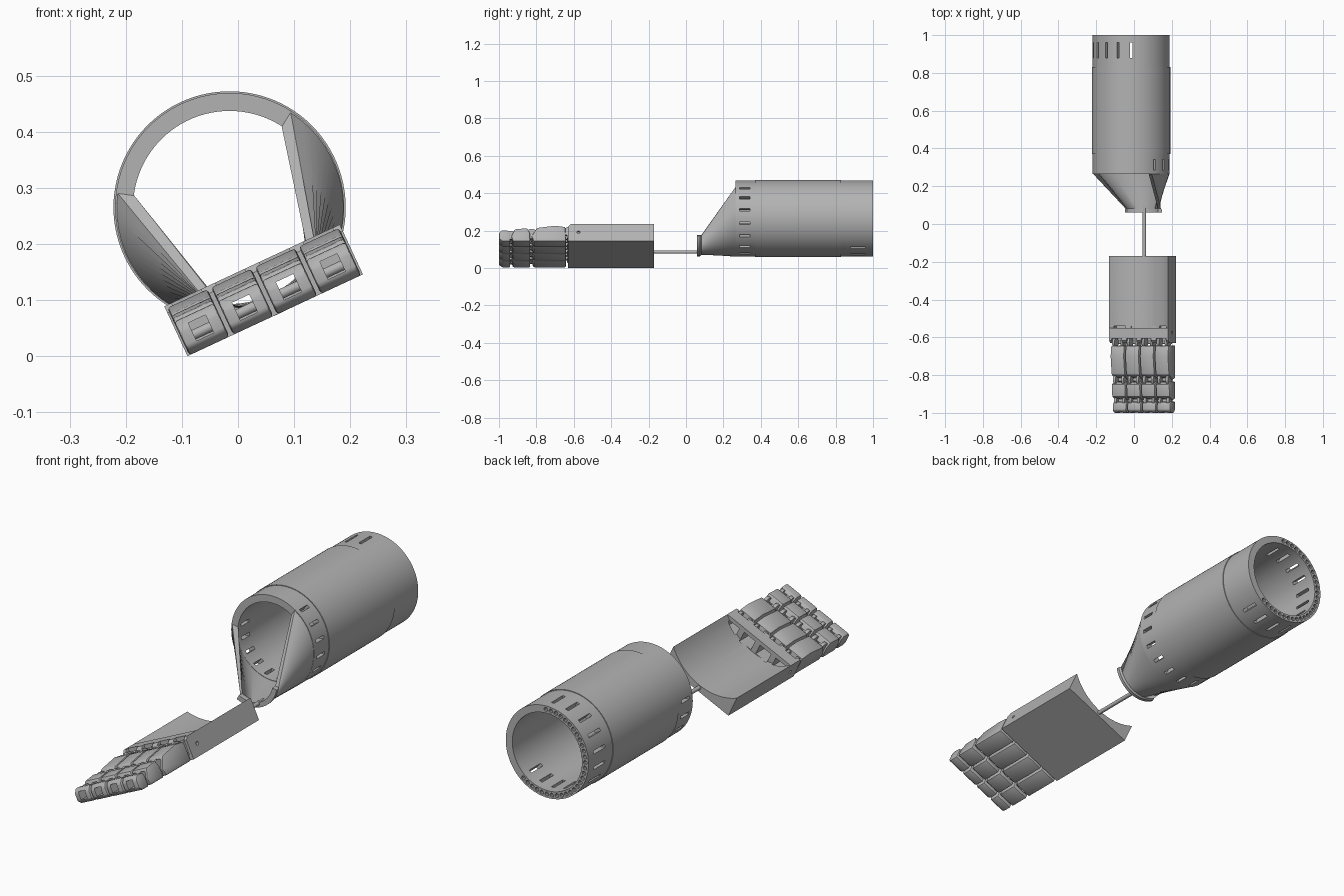
import bpy, bmesh
from math import sin, cos, pi, radians
from mathutils import Matrix

cube = bpy.data.objects.get("Cube")
if cube:
    bpy.data.objects.remove(cube, do_unlink=True)

grey = bpy.data.materials.new("plain_grey")
grey.use_nodes = True
grey.diffuse_color = (0.45, 0.45, 0.45, 1)
grey.node_tree.nodes["Principled BSDF"].inputs["Base Color"].default_value = grey.diffuse_color

# The hand and cuff share a roll about the arm axis
TILT = Matrix.Rotation(radians(-25), 4, 'Y')
HAND = Matrix.Translation((-0.09, 0, 0)) @ TILT
AXIS = Matrix.Translation((-0.015, 0, 0.265))
CUFF = AXIS @ TILT


def loft(name, rings, frame, cap=True, loop=False):
    """Skin a row of closed rings of points."""
    bm = bmesh.new()
    rows = [[bm.verts.new(p) for p in ring] for ring in rings]
    n = len(rows[0])
    for i in range(len(rows) if loop else len(rows) - 1):
        a, b = rows[i], rows[(i + 1) % len(rows)]
        for j in range(n):
            k = (j + 1) % n
            bm.faces.new((a[j], a[k], b[k], b[j]))
    if cap and not loop:
        bm.faces.new(rows[0])
        bm.faces.new(rows[-1])
    bmesh.ops.recalc_face_normals(bm, faces=bm.faces)
    mesh = bpy.data.meshes.new(name)
    bm.to_mesh(mesh)
    bm.free()
    mesh.materials.append(grey)
    ob = bpy.data.objects.new(name, mesh)
    ob.matrix_world = frame
    bpy.context.scene.collection.objects.link(ob)
    return ob


def side_prism(name, profile, x0, x1, frame):
    return loft(name, [[(x, y, z) for y, z in profile] for x in (x0, x1)], frame)


def box(name, x0, x1, y0, y1, z0, z1, frame):
    return side_prism(name, [(y0, z0), (y1, z0), (y1, z1), (y0, z1)], x0, x1, frame)


def circle(r, n):
    return [(r * cos(2 * pi * i / n), r * sin(2 * pi * i / n)) for i in range(n)]


def rod_y(name, x, z, r, y0, y1, frame, n=24):
    return loft(name, [[(x + a, y, z + b) for a, b in circle(r, n)] for y in (y0, y1)], frame)


def rod_x(name, y, z, r, x0, x1, frame, n=20):
    return side_prism(name, [(y + a, z + b) for a, b in circle(r, n)], x0, x1, frame)


def finish(ob, bevel=0, cutters=()):
    """Bevel, cut and shade a part, then bake the result."""
    if bevel:
        mod = ob.modifiers.new("bevel", 'BEVEL')
        mod.width, mod.segments, mod.limit_method = bevel, 2, 'ANGLE'
    for c in cutters:
        mod = ob.modifiers.new("cut", 'BOOLEAN')
        mod.object, mod.operation, mod.solver = c, 'DIFFERENCE', 'EXACT'
    bpy.context.view_layer.update()
    dg = bpy.context.evaluated_depsgraph_get()
    mesh = bpy.data.meshes.new_from_object(ob.evaluated_get(dg))
    ob.modifiers.clear()
    ob.data = mesh
    for c in cutters:
        bpy.data.objects.remove(c, do_unlink=True)
    bpy.ops.object.select_all(action='DESELECT')
    ob.select_set(True)
    bpy.context.view_layer.objects.active = ob
    bpy.ops.object.shade_smooth_by_angle(angle=radians(30))


# Forearm socket: open tube with a slightly raised middle band
profile = [(0.172, 0.265), (0.204, 0.265), (0.204, 0.37), (0.207, 0.37),
           (0.207, 0.83), (0.204, 0.83), (0.204, 1.0), (0.172, 1.0)]
SEG = 96
socket = loft("forearm_socket", [[(r * cos(2 * pi * i / SEG), y, r * sin(2 * pi * i / SEG))
              for r, y in profile] for i in range(SEG)], AXIS, loop=True)
cuts = []


def strap_slots(count, first, step, y0, y1):
    for i in range(count):
        spin = AXIS @ Matrix.Rotation(radians(-(first + step * i)), 4, 'Y')
        cuts.append(box("slot_cutter", 0.15, 0.23, y0, y1, -0.007, 0.007, spin))


strap_slots(13, 53, -20, 0.287, 0.342)
strap_slots(12, 90, 20, 0.88, 0.96)
# Small holes in the rear rim
for i in range(30):
    a = radians(88 + 7.6 * i)
    cuts.append(rod_y("rim_hole_cutter", 0.188 * cos(a), 0.188 * sin(a), 0.009, 0.975, 1.02, AXIS, 10))
finish(socket, cutters=cuts)


# Wrist cuff: open trough narrowing from the socket to the wrist
def trough(y, drop, r, half, wall, n=40):
    angles = [radians(half) * (2 * i / n - 1) for i in range(n + 1)]
    outer = [(r * sin(a), y, -drop - r * cos(a)) for a in angles]
    inner = [((r - wall) * sin(a), y, -drop - (r - wall) * cos(a)) for a in reversed(angles)]
    return outer + inner


cuff = loft("wrist_cuff", [trough(0.268, 0, 0.204, 123, 0.03),
                           trough(0.082, 0.075, 0.128, 54, 0.016),
                           trough(0.074, 0.075, 0.134, 54, 0.022),
                           trough(0.06, 0.075, 0.134, 54, 0.022)], CUFF)
finish(cuff)

# Wrist rod
finish(rod_y("wrist_rod", 0.055, 0.086, 0.009, -0.2, 0.1, Matrix()))

# Palm: block with a scooped back, knuckle pockets and a pin hole
WIDTH, PITCH, FINGER = 0.345, 0.345 / 4, 0.079
centres = [PITCH * (i + 0.5) for i in range(4)]
palm = side_prism("palm", [(-0.17, 0), (-0.63, 0), (-0.63, 0.085), (-0.617, 0.098), (-0.17, 0.098)],
                  0, WIDTH, HAND)
cuts = [rod_y("scoop_cutter", WIDTH / 2, 0.275, 0.247, -0.55, 0, HAND, 96)]
for c in centres:
    cuts.append(box("window_cutter", c - 0.03, c + 0.03, -0.65, -0.54, 0.032, 0.08, HAND))
    cuts.append(box("notch_cutter", c - 0.029, c + 0.029, -0.65, -0.605, 0.04, 0.15, HAND))
for x in (0, WIDTH):
    cuts.append(rod_x("pin_hole_cutter", -0.575, 0.05, 0.008, x - 0.012, x + 0.012, HAND, 16))
finish(palm, cutters=cuts)

# Fingers: three segments each, hollow along the middle, joined by paired lugs
segments = {
    "proximal": [(-0.642, 0), (-0.815, 0), (-0.826, 0.03), (-0.797, 0.08), (-0.70, 0.093), (-0.645, 0.085)],
    "middle": [(-0.833, 0), (-0.925, 0), (-0.934, 0.03), (-0.915, 0.072), (-0.85, 0.078), (-0.835, 0.05)],
    "tip": [(-0.94, 0), (-0.982, 0), (-1.0, 0.014), (-1.0, 0.048), (-0.985, 0.066), (-0.952, 0.064), (-0.94, 0.05)],
}
hinges = [(-0.627, 0.062, 0.026), (-0.825, 0.047, 0.029), (-0.936, 0.04, 0.024)]
for n, c in enumerate(centres, 1):
    for part, shape in segments.items():
        ob = side_prism(f"finger_{n}_{part}", shape, c - FINGER / 2, c + FINGER / 2, HAND)
        channel = box("channel_cutter", c - 0.017, c + 0.017, -1.1, -0.6, 0.018, 0.053, HAND)
        finish(ob, 0.006, [channel])
    for h, (y, z, r) in enumerate(hinges, 1):
        for side in (-1, 1):
            x = c + side * 0.024
            finish(rod_x(f"finger_{n}_lug_{h}", y, z, r, x - 0.007, x + 0.007, HAND))
        pin = rod_x(f"finger_{n}_pin_{h}", y, 0.03, 0.009, c - 0.03, c + 0.03, HAND, 16)
        finish(pin)
